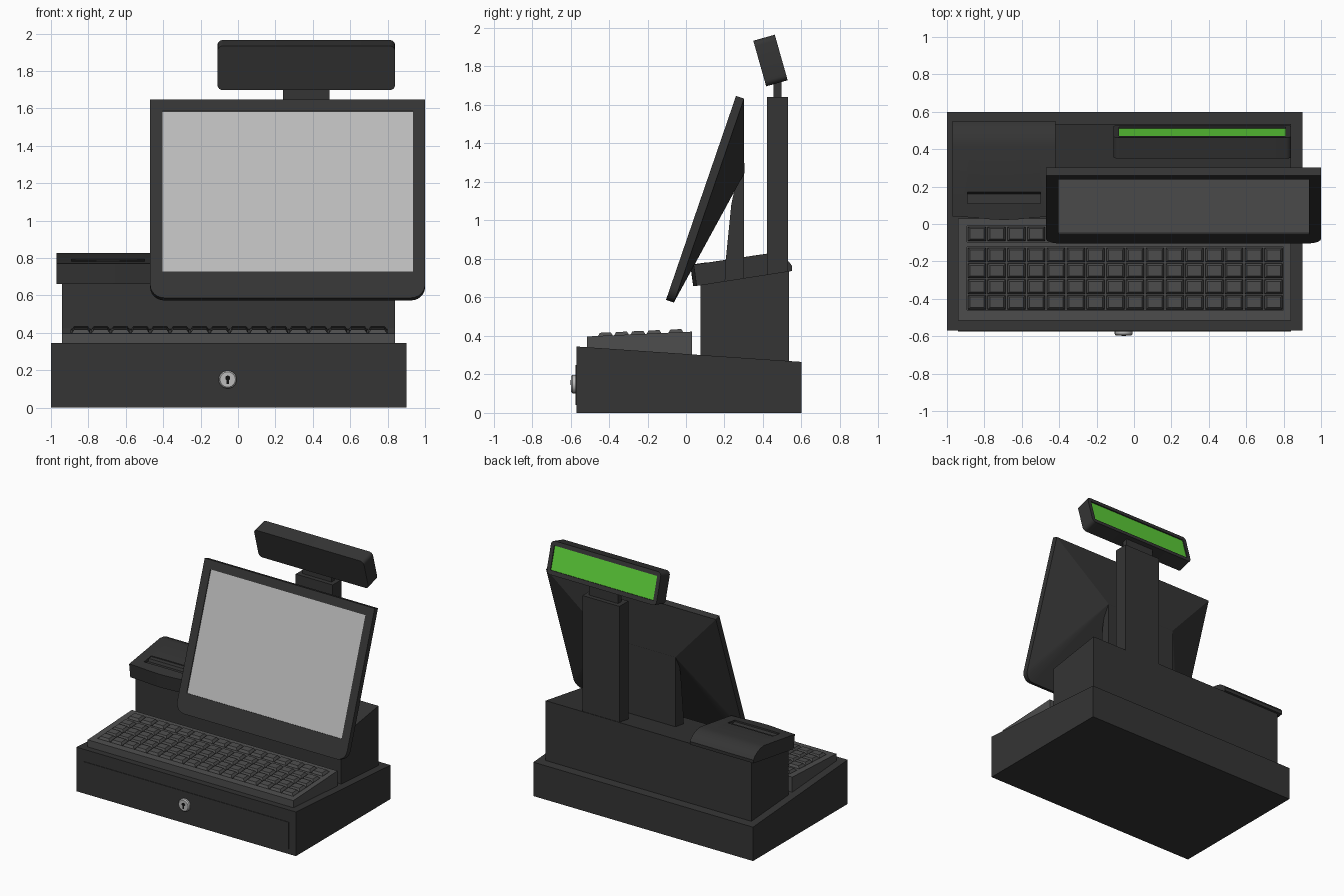
import bpy, bmesh, math
from mathutils import Matrix, Vector

if "Cube" in bpy.data.objects:
    bpy.data.objects.remove(bpy.data.objects["Cube"])


def material(name, rgb):
    m = bpy.data.materials.new(name)
    m.diffuse_color = (*rgb, 1)
    m.use_nodes = True
    m.node_tree.nodes["Principled BSDF"].inputs["Base Color"].default_value = m.diffuse_color
    return m


DARK = material("dark_plastic", (0.035, 0.035, 0.035))
MID = material("key_plastic", (0.075, 0.075, 0.075))
LIGHT = material("screen_grey", (0.5, 0.5, 0.5))
GREEN = material("green_glow", (0.11, 0.62, 0.04))
BLACK = material("black", (0.005, 0.005, 0.005))


def finish(name, bm, mat=DARK, matrix=None):
    bmesh.ops.recalc_face_normals(bm, faces=bm.faces)
    me = bpy.data.meshes.new(name)
    bm.to_mesh(me)
    bm.free()
    if matrix:
        me.transform(matrix)
    ob = bpy.data.objects.new(name, me)
    bpy.context.collection.objects.link(ob)
    me.materials.append(mat)
    return ob


def loft(bm, rings):
    """Skin a list of closed rings and cap both ends."""
    vs = [[bm.verts.new(p) for p in r] for r in rings]
    n = len(vs[0])
    for a, b in zip(vs, vs[1:]):
        for i in range(n):
            bm.faces.new((a[i], a[(i + 1) % n], b[(i + 1) % n], b[i]))
    bm.faces.new(vs[0])
    bm.faces.new(vs[-1])


def prism(name, pts, lo, hi, axis="x", mat=DARK, matrix=None):
    bm = bmesh.new()
    if axis == "x":
        rings = [[(t, a, b) for a, b in pts] for t in (lo, hi)]
    else:
        rings = [[(a, t, b) for a, b in pts] for t in (lo, hi)]
    loft(bm, rings)
    return finish(name, bm, mat, matrix)


def rect(a0, a1, b0, b1):
    return [(a0, b0), (a1, b0), (a1, b1), (a0, b1)]


def rounded(x0, x1, z0, z1, rb, rt, n=6):
    pts = []
    for k, (x, z, r) in enumerate([(x0, z0, rb), (x1, z0, rb), (x1, z1, rt), (x0, z1, rt)]):
        if r == 0:
            pts.append((x, z))
            continue
        cx = x + r if x == x0 else x - r
        cz = z + r if z == z0 else z - r
        for i in range(n + 1):
            t = math.pi * (1 + k / 2 + i / n / 2)
            pts.append((cx + r * math.cos(t), cz + r * math.sin(t)))
    return pts


def cut(ob, cutter):
    mod = ob.modifiers.new("cut", "BOOLEAN")
    mod.object = cutter
    mod.operation = "DIFFERENCE"
    mod.solver = "EXACT"
    bpy.context.view_layer.objects.active = ob
    bpy.ops.object.modifier_apply(modifier=mod.name)
    bpy.data.objects.remove(cutter)


# Cash drawer base with a slightly raised drawer front
prism("drawer_base", [(-0.57, 0), (0.6, 0), (0.6, 0.265), (-0.57, 0.345)], -1, 0.9)
prism("drawer_front", rect(-0.94, 0.84, 0.04, 0.25), -0.574, -0.56, "y")

# Lock with keyhole
ring = lambda r, y: [(-0.055 + r * math.cos(i * math.tau / 24), y, 0.15 + r * math.sin(i * math.tau / 24))
                     for i in range(24)]
bm = bmesh.new()
loft(bm, [ring(0.048, -0.56), ring(0.048, -0.589), ring(0.041, -0.597)])
lock = finish("lock", bm, LIGHT)
bm = bmesh.new()
loft(bm, [ring(0.013, -0.59), ring(0.013, -0.599)])
for v in bm.verts:
    v.co.z += 0.008
finish("keyhole", bm, BLACK)
prism("keyhole_slot", rect(-0.061, -0.049, 0.125, 0.158), -0.5985, -0.59, "y", BLACK)

# Keyboard wedge with two key wells
SLOPE = 0.046
top = lambda y: 0.397 + (y + 0.515) * SLOPE
plate = prism("keyboard_plate", [(-0.515, 0.33), (0.03, 0.29), (0.03, top(0.03)), (-0.515, top(-0.515))],
              -0.94, 0.84, "x", MID)
for y0, y1 in ((-0.461, -0.124), (-0.096, -0.01)):
    cut(plate, prism("well", [(y0, top(y0) - 0.012), (y1, top(y1) - 0.012), (y1, 0.5), (y0, 0.5)],
                     -0.893, 0.8))

# Keys: tapered blocks in five rows
bm = bmesh.new()
for yc in (-0.419, -0.335, -0.25, -0.166, -0.053):
    for c in range(16):
        xc = -0.84 + c * 0.1058
        loft(bm, [[(xc + sx * w, yc + sy * d, top(yc + sy * d) + h)
                   for sx, sy in ((-1, -1), (1, -1), (1, 1), (-1, 1))]
                  for w, d, h in ((0.048, 0.038, -0.014), (0.048, 0.038, 0.0), (0.037, 0.028, 0.016))])
finish("keys", bm, MID)

# Main body behind the keyboard
prism("body", [(0.075, 0.29), (0.535, 0.26), (0.535, 0.737), (0.075, 0.665)], -0.94, 0.84)

# Printer cover with bowed front edge, rounded back and paper slot
profile = [(0.055, 0.66), (0.55, 0.737), (0.552, 0.762), (0.535, 0.785), (0.505, 0.806),
           (0.465, 0.822), (0.42, 0.827), (0.04, 0.77)]
bm = bmesh.new()
rings = []
for i in range(13):
    t = -1 + i / 6
    bow = 0.018 * (0.5 + 0.5 * math.cos(math.pi * t))
    rings.append([(-0.695 + 0.275 * t, y - (bow if y < 0.1 else 0), z) for y, z in profile])
loft(bm, rings)
cover = finish("printer_cover", bm)
cut(cover, prism("slot", [(0.11, 0.77), (0.2, 0.76), (0.2, 0.9), (0.11, 0.9)], -0.89, -0.5))
prism("paper_bar", [(0.15, 0.74), (0.2, 0.74), (0.2, 0.788), (0.17, 0.784)], -0.89, -0.5)

# Monitor: tilted slab, sharp top corners and rounded bottom corners
tilt = Matrix.Translation((0, -0.104, 0.587)) @ Matrix.Rotation(math.radians(-18.95), 4, "X")
monitor = prism("monitor_frame", rounded(-0.47, 1.0, 0, 1.121, 0.075, 0), 0, 0.044, "y", DARK, tilt)
view = rect(-0.405, 0.935, 0.15, 1.055)
cut(monitor, prism("screen_recess", view, -0.05, 0.01, "y", DARK, tilt))
prism("monitor_screen", view, 0.007, 0.02, "y", LIGHT, tilt)

# Monitor back housing: hull from the slab's back to a narrow ridge
bm = bmesh.new()
for x, z in rounded(-0.47, 1.0, 0, 1.121, 0.075, 0):
    bm.verts.new(tilt @ Vector((x, 0.043, z)))
for x in (-0.12, 0.5):
    bm.verts.new((x, 0.303, 1.245))
hull = bmesh.ops.convex_hull(bm, input=bm.verts)
bmesh.ops.dissolve_limit(bm, angle_limit=0.02, verts=bm.verts, edges=bm.edges)
finish("monitor_housing", bm)

# Monitor stand
prism("monitor_stand", [(0.2, 0.66), (0.302, 0.66), (0.302, 1.245), (0.26, 1.2), (0.235, 1.08), (0.205, 0.78)],
      -0.12, 0.5)

# Customer display: post, neck and tilted head with green screen on the back
prism("display_post", rect(0.42, 0.53, 0.7, 1.642), 0.205, 0.525)
prism("display_neck", rect(0.455, 0.497, 1.63, 1.75), 0.24, 0.49)
lean = Matrix.Translation((0.365, 0.439, 1.831)) @ Matrix.Rotation(math.radians(15.8), 4, "X")
head = prism("display_head", rounded(-0.475, 0.475, -0.123, 0.123, 0.03, 0.03), -0.058, 0.058, "y", DARK, lean)
panel = rect(-0.445, 0.445, -0.09, 0.09)
cut(head, prism("display_recess", panel, 0.048, 0.1, "y", DARK, lean))
prism("display_screen", panel, 0.03, 0.05, "y", GREEN, lean)

# Smooth the round parts, keeping edges sharp
for ob in (lock, cover, monitor, head):
    bpy.ops.object.select_all(action="DESELECT")
    ob.select_set(True)
    bpy.context.view_layer.objects.active = ob
    bpy.ops.object.shade_smooth_by_angle(angle=math.radians(30))
